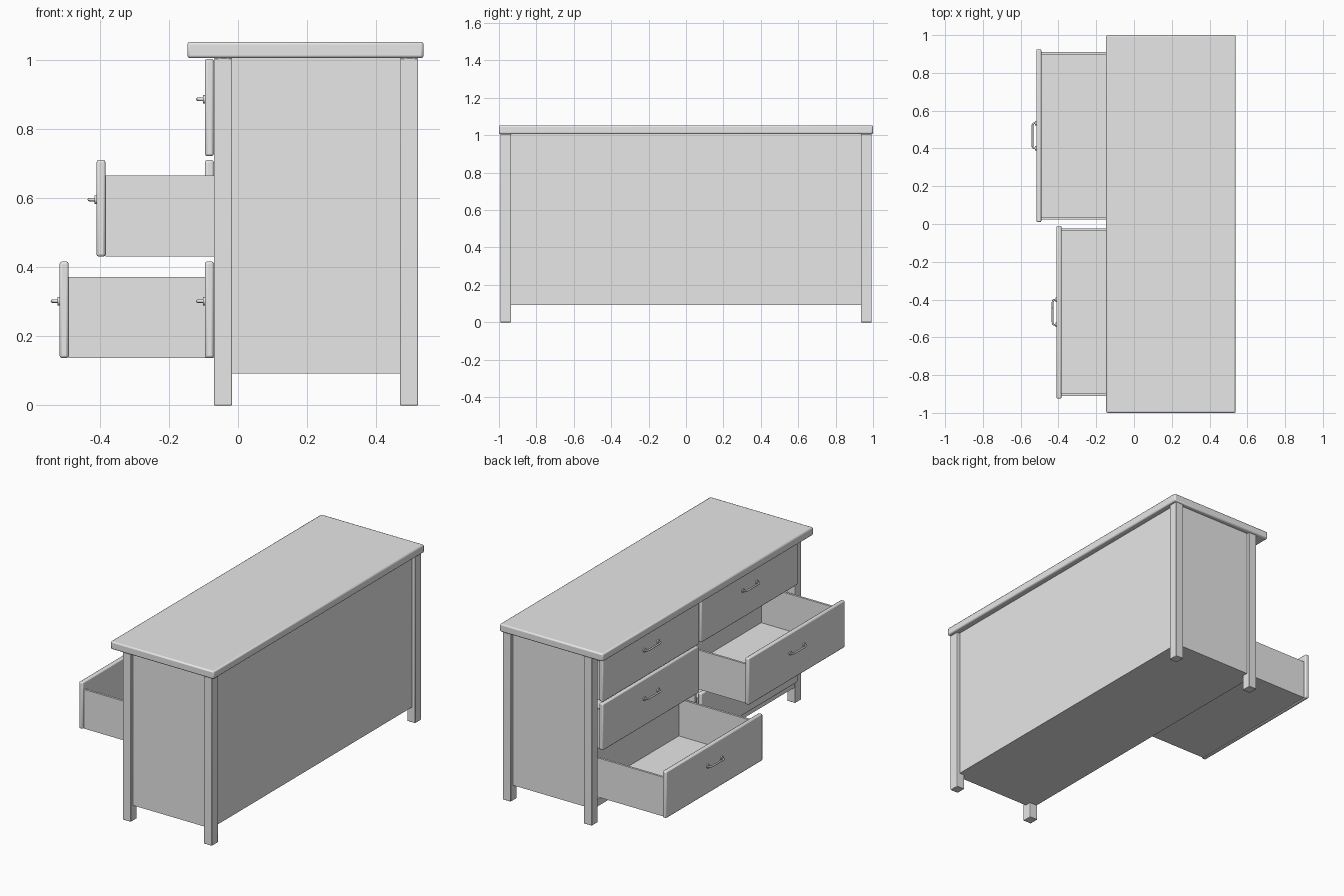
import bpy, bmesh, math
from mathutils import Vector

if "Cube" in bpy.data.objects:
    bpy.data.objects.remove(bpy.data.objects["Cube"])

grey = bpy.data.materials.new("plain_grey")
grey.diffuse_color = (0.8, 0.8, 0.8, 1)
grey.use_nodes = True
grey.node_tree.nodes["Principled BSDF"].inputs["Base Color"].default_value = grey.diffuse_color


def box(name, x, y, z, bevel=0.0, segments=2):
    """Box between (min, max) pairs on each axis, optionally rounded."""
    bm = bmesh.new()
    bmesh.ops.create_cube(bm, size=1)
    for v in bm.verts:
        v.co = Vector([r[0] if c < 0 else r[1] for c, r in zip(v.co, (x, y, z))])
    mesh = bpy.data.meshes.new(name)
    bm.to_mesh(mesh)
    bm.free()
    mesh.materials.append(grey)
    obj = bpy.data.objects.new(name, mesh)
    bpy.context.collection.objects.link(obj)
    if bevel:
        mod = obj.modifiers.new("rounded_edges", 'BEVEL')
        mod.width, mod.segments = bevel, segments
        bpy.ops.object.select_all(action='DESELECT')
        obj.select_set(True)
        bpy.context.view_layer.objects.active = obj
        bpy.ops.object.shade_smooth_by_angle(angle=math.radians(35))
    return obj


def handle(name, x, y, z):
    """Bow pull: a bent rod on two small round feet, facing -x."""
    curve = bpy.data.curves.new(name, 'CURVE')
    curve.dimensions = '3D'
    curve.bevel_depth = 0.005
    curve.bevel_resolution = 2
    curve.use_fill_caps = True
    path = [(0, -0.067), (-0.014, -0.066), (-0.019, -0.061), (-0.021, -0.052),
            (-0.021, 0.052), (-0.019, 0.061), (-0.014, 0.066), (0, 0.067)]
    spline = curve.splines.new('POLY')
    spline.points.add(len(path) - 1)
    for p, (dx, dy) in zip(spline.points, path):
        p.co = (x + dx, y + dy, z, 1)
    curve.materials.append(grey)
    bpy.context.collection.objects.link(bpy.data.objects.new(name, curve))
    for s in (-1, 1):
        bpy.ops.mesh.primitive_cylinder_add(
            vertices=16, radius=0.012, depth=0.006,
            location=(x - 0.003, y + s * 0.066, z), rotation=(0, math.pi / 2, 0))
        foot = bpy.context.object
        foot.name = name + "_foot"
        foot.data.materials.append(grey)
        bpy.ops.object.shade_smooth_by_angle()


def drawer(name, y, z, pull):
    """Open-topped drawer with an overlaid front, slid out by pull."""
    fx = -0.07 - pull
    z0, z1 = z
    top = z0 + 0.235
    y0, y1 = y[0] + 0.014, y[1] - 0.014
    x1, t = fx + 0.526, 0.013
    box(name + "_front", (fx - 0.026, fx), y, z, 0.007)
    box(name + "_floor", (fx, x1), (y0, y1), (z0, z0 + t))
    box(name + "_side_a", (fx, x1), (y0, y0 + t), (z0, top))
    box(name + "_side_b", (fx, x1), (y1 - t, y1), (z0, top))
    box(name + "_back", (x1 - t, x1), (y0 + t, y1 - t), (z0 + t, top))
    handle(name + "_handle", fx - 0.026, sum(y) / 2, z0 + 0.165)


# Worktop
box("top_board", (-0.147, 0.538), (-1, 1), (1.006, 1.053), 0.008)

# Legs and end panels
for s, side in ((-1, "near"), (1, "far")):
    ys = sorted((s * 0.935, s * 0.993))
    box(side + "_front_leg", (-0.07, -0.017), ys, (0, 1.006), 0.003)
    box(side + "_back_leg", (0.469, 0.522), ys, (0, 1.006), 0.003)
    box(side + "_end_panel", (-0.02, 0.472), sorted((s * 0.957, s * 0.973)),
        (0.092, 1.006))

# Carcass
box("back_panel", (0.486, 0.502), (-0.94, 0.94), (0.092, 1.006))
box("bottom_panel", (-0.055, 0.502), (-0.957, 0.957), (0.092, 0.108))
box("centre_divider", (-0.065, 0.486), (-0.009, 0.009), (0.108, 1.006))
box("bottom_rail", (-0.065, -0.05), (-0.935, 0.935), (0.092, 0.135))

# Drawers: two columns of three, two of them pulled out
columns = {"near": (-0.925, -0.01), "far": (0.01, 0.925)}
rows = {"top": (0.722, 1.004), "middle": (0.431, 0.711), "bottom": (0.137, 0.417)}
pulls = {("near", "middle"): 0.314, ("far", "bottom"): 0.421}
for col, y in columns.items():
    for row, z in rows.items():
        drawer(f"{col}_{row}_drawer", y, z, pulls.get((col, row), 0.0))
